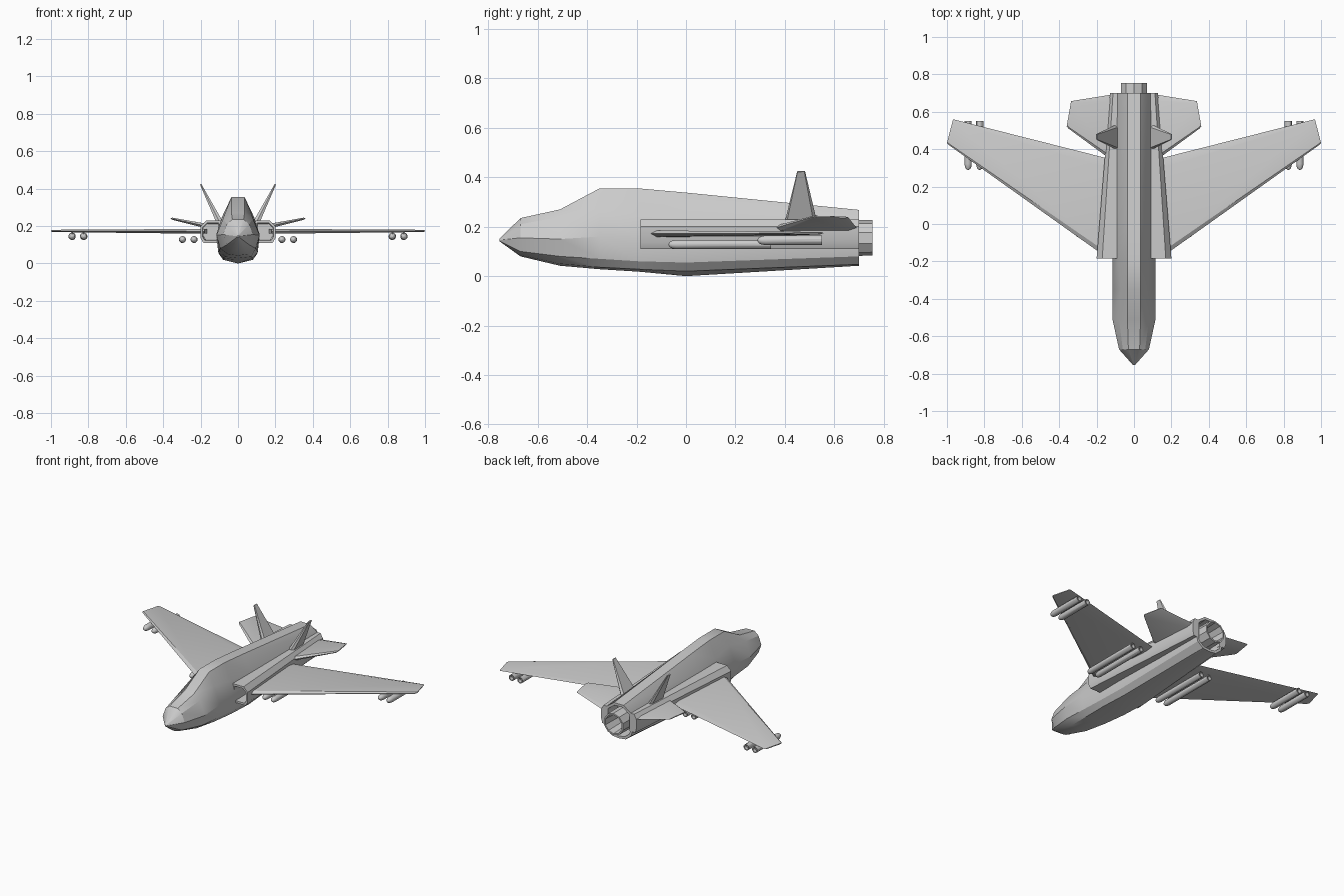
import bpy, bmesh
from math import cos, sin, pi, radians

if "Cube" in bpy.data.objects:
    bpy.data.objects.remove(bpy.data.objects["Cube"])


def loft(name, rings, mirror=False):
    """Skin a closed surface through rings with equal point counts."""
    bm = bmesh.new()
    vs = [[bm.verts.new(p) for p in r] for r in rings]
    n = len(vs[0])
    for a, b in zip(vs, vs[1:]):
        for i in range(n):
            j = (i + 1) % n
            bm.faces.new((a[i], a[j], b[j], b[i]))
    bm.faces.new(vs[0])
    bm.faces.new(vs[-1])
    bmesh.ops.remove_doubles(bm, verts=bm.verts, dist=0.0002)
    bmesh.ops.recalc_face_normals(bm, faces=bm.faces)
    me = bpy.data.meshes.new(name)
    bm.to_mesh(me)
    bm.free()
    ob = bpy.data.objects.new(name, me)
    bpy.context.collection.objects.link(ob)
    bpy.ops.object.select_all(action='DESELECT')
    ob.select_set(True)
    bpy.context.view_layer.objects.active = ob
    bpy.ops.object.shade_smooth_by_angle(angle=radians(30))
    if mirror:
        ob.modifiers.new("mirror", 'MIRROR')
    return ob


def scaled(ring, f, y, c):
    """Copy of a ring scaled about (x, z) centre c and moved to y."""
    return [(c[0] + (x - c[0]) * f, y, c[1] + (z - c[1]) * f) for x, _, z in ring]


def circle(x, y, z, r, n):
    return [(x + r * cos(2 * pi * (i + .5) / n), y, z + r * sin(2 * pi * (i + .5) / n))
            for i in range(n)]


# fuselage: half sections from top to keel
sections = [
    (-.67, [(.03, .235), (.06, .21), (.08, .155), (.06, .1), (.03, .085), (0, .08)]),
    (-.51, [(.035, .27), (.08, .24), (.115, .15), (.095, .08), (.055, .05), (0, .042)]),
    (-.35, [(.035, .355), (.07, .27), (.115, .16), (.1, .07), (.07, .036), (0, .028)]),
    (-.19, [(.035, .355), (.085, .25), (.115, .15), (.105, .06), (.08, .028), (0, .018)]),
    (0, [(.035, .338), (.09, .237), (.115, .14), (.105, .055), (.08, .02), (0, 0)]),
    (.7, [(.035, .268), (.09, .228), (.11, .155), (.09, .08), (.05, .048), (0, .042)]),
]
rings = [[(x, y, z) for x, z in h] + [(-x, y, z) for x, z in h[-2::-1]] for y, h in sections]
tail = rings[-1]
rings.insert(0, scaled(rings[0], .06, -.755, (0, .145)))
rings += [scaled(tail, .86, .7, (0, .155)), scaled(tail, .8, .6, (0, .155))]
loft("fuselage", rings)

# exhaust nozzle, hollow
loft("nozzle", [circle(0, y, .155, r, 10) for y, r in
                [(.59, .074), (.755, .072), (.755, .062), (.61, .055)]])

# side intakes with hollow mouths
mouth = [(x, -.185, z) for x, z in
         [(.09, .23), (.17, .23), (.2, .2), (.2, .135), (.185, .11), (.09, .11)]]
back = [(x, .7, z) for x, z in
        [(.08, .23), (.112, .23), (.128, .2), (.128, .14), (.12, .11), (.08, .11)]]
mc = (.148, .17)
loft("intake", [back, mouth, scaled(mouth, .78, -.185, mc), scaled(mouth, .7, 0, mc)], True)


def blade(lead, trail, t, up=(0, 1)):
    """Six-sided airfoil section between two points, t = half thickness."""
    def at(f, s):
        p = [a + (b - a) * f for a, b in zip(lead, trail)]
        return (p[0] + s * t * up[0], p[1], p[2] + s * t * up[1])
    return [at(0, 0), at(.05, 1), at(.9, .8), at(1, 0), at(.9, -.8), at(.05, -1)]


# wings
loft("wing", [blade((.18, -.155, .172), (.13, .348, .17), .013),
              blade((.99, .422, .174), (.96, .558, .174), .006),
              blade((1, .433, .174), (.968, .558, .174), .003)], True)

# tailplanes
loft("tailplane", [blade((.125, .345, .19), (.1, .695, .19), .014),
                   blade((.35, .51, .239), (.33, .658, .236), .006),
                   blade((.36, .522, .241), (.336, .658, .238), .003)], True)

# canted tail fins
loft("tail_fin", [blade((.088, .395, .2), (.088, .535, .2), .018, (.9, -.43)),
                  blade((.2, .45, .424), (.2, .482, .424), .004, (.9, -.43))], True)


# stores under the wings
def missile(name, x, z, y0, y1, r):
    steps = [(0, .2), (.25, .6), (.8, .88), (1.6, 1)]
    loft(name, [circle(x, y0 + a * r, z, r * s, 12) for a, s in steps]
         + [circle(x, y1, z, r, 12), circle(x, y1, z, r * .7, 12),
            circle(x, y1 - r, z, r * .6, 12)], True)


for i, x in enumerate((.235, .297)):
    missile(f"inner_missile_{i + 1}", x, .128, -.07, .345, .019)
for i, x in enumerate((.825, .887)):
    missile(f"outer_missile_{i + 1}", x, .145, .29, .55, .02)
